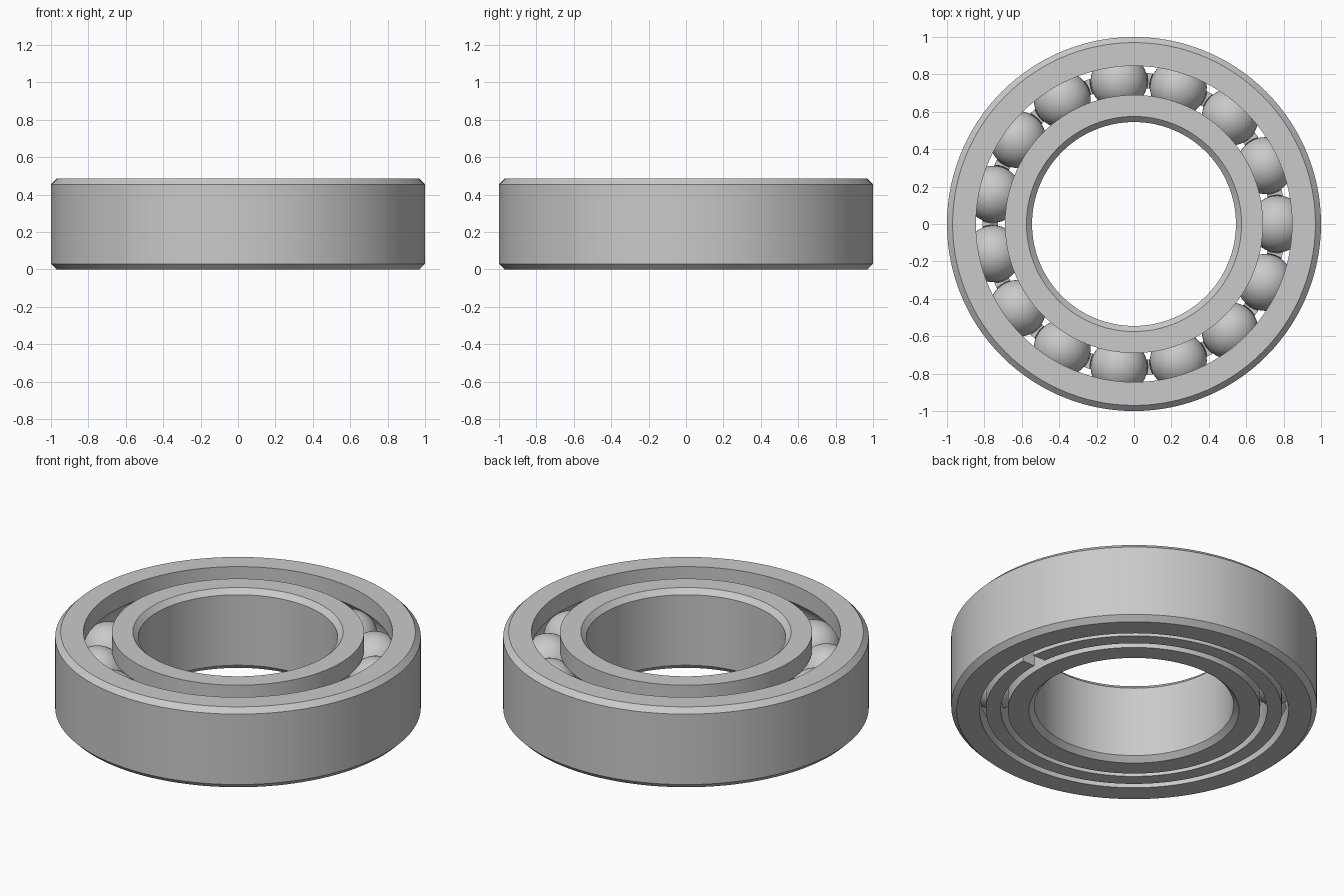
import bpy, bmesh, math
from mathutils import Matrix, Vector

cube = bpy.data.objects.get("Cube")
if cube:
    bpy.data.objects.remove(cube, do_unlink=True)

HEIGHT, MID = 0.485, 0.2425
PITCH, BALL_R, BALLS = 0.768, 0.152, 15
CHAMFER = 0.03

steel = bpy.data.materials.new("steel grey")
steel.use_nodes = True
colour = (0.59, 0.59, 0.59, 1)
steel.diffuse_color = colour
steel.node_tree.nodes["Principled BSDF"].inputs["Base Color"].default_value = colour


def finish(name, bm):
    bmesh.ops.recalc_face_normals(bm, faces=bm.faces)
    mesh = bpy.data.meshes.new(name)
    bm.to_mesh(mesh)
    bm.free()
    mesh.materials.append(steel)
    obj = bpy.data.objects.new(name, mesh)
    bpy.context.collection.objects.link(obj)
    return obj


def smooth(obj):
    bpy.ops.object.select_all(action='DESELECT')
    obj.select_set(True)
    bpy.context.view_layer.objects.active = obj
    bpy.ops.object.shade_smooth_by_angle(angle=math.radians(30))


def revolve(name, profile, steps=120):
    """Spin a closed (radius, z) profile round the z axis."""
    bm = bmesh.new()
    rings = []
    for i in range(steps):
        turn = Matrix.Rotation(math.tau * i / steps, 3, 'Z')
        rings.append([bm.verts.new(turn @ Vector((r, 0, z))) for r, z in profile])
    n = len(profile)
    for i, ring in enumerate(rings):
        nxt = rings[(i + 1) % steps]
        for j in range(n):
            k = (j + 1) % n
            bm.faces.new((ring[j], nxt[j], nxt[k], ring[k]))
    return finish(name, bm)


def groove(edge_r, points=14):
    """Circular raceway arc, bottom to top, cut into a wall at edge_r."""
    radius = BALL_R + 0.003
    side = 1 if edge_r > PITCH else -1
    half = math.acos(abs(edge_r - PITCH) / radius)
    angles = [half * (2 * i / points - 1) for i in range(points + 1)]
    return [(PITCH + side * radius * math.cos(a), MID + radius * math.sin(a))
            for a in angles]


def race(name, wall_r, land_r):
    """Ring with a chamfered plain wall and a grooved land."""
    inset = wall_r + math.copysign(CHAMFER, land_r - wall_r)
    profile = [(land_r, 0)] + groove(land_r) + [
        (land_r, HEIGHT), (inset, HEIGHT), (wall_r, HEIGHT - CHAMFER),
        (wall_r, CHAMFER), (inset, 0)]
    smooth(revolve(name, profile))


def sphere_ring(name, radius):
    bm = bmesh.new()
    for i in range(BALLS):
        place = Matrix.Rotation(math.tau * i / BALLS, 4, 'Z') @ \
            Matrix.Translation((PITCH, 0, MID))
        bmesh.ops.create_uvsphere(bm, u_segments=40, v_segments=24,
                                  radius=radius, matrix=place)
    return finish(name, bm)


# Outer and inner races
race("outer_race", 1.0, 0.845)
race("inner_race", 0.545, 0.69)

# Balls
smooth(sphere_ring("balls", BALL_R))

# Crown cage with ball pockets and one slot through its base
cage = revolve("cage", [(0.728, 0.004), (0.81, 0.004), (0.81, MID), (0.728, MID)])
pockets = sphere_ring("pocket_cutter", BALL_R + 0.003)
bm = bmesh.new()
bmesh.ops.create_cube(bm, size=1, matrix=Matrix.Translation((PITCH, 0.06, 0.05))
                      @ Matrix.Diagonal((0.2, 0.08, 0.2, 1)))
slot = finish("slot_cutter", bm)
for cutter in (pockets, slot):
    cutter.hide_render = True
    mod = cage.modifiers.new(cutter.name, 'BOOLEAN')
    mod.operation = 'DIFFERENCE'
    mod.solver = 'EXACT'
    mod.object = cutter

# Bake the cuts and drop the cutters
depsgraph = bpy.context.evaluated_depsgraph_get()
cut_mesh = bpy.data.meshes.new_from_object(cage.evaluated_get(depsgraph))
cage.modifiers.clear()
cage.data = cut_mesh
for cutter in (pockets, slot):
    bpy.data.objects.remove(cutter, do_unlink=True)
smooth(cage)
